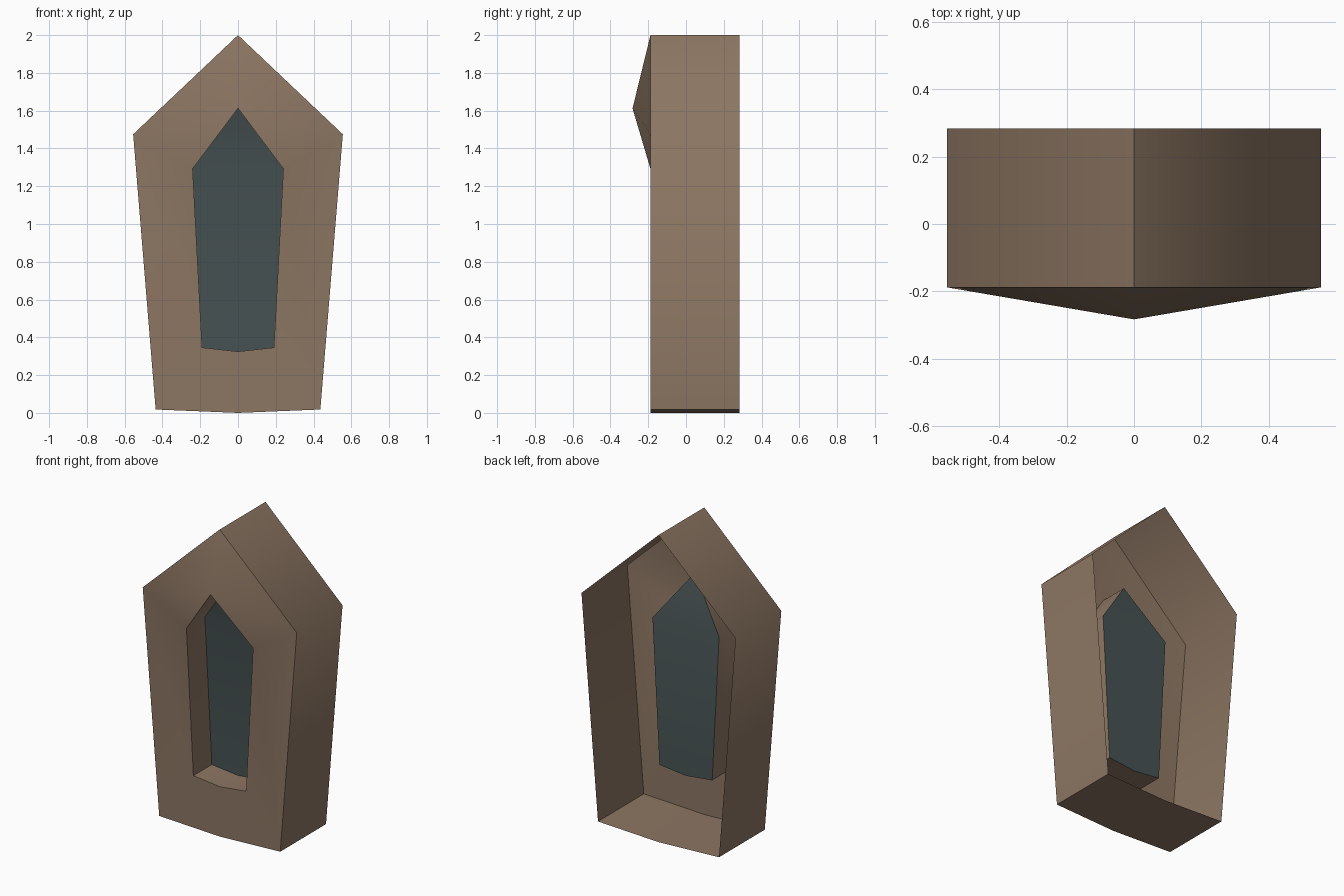
import bpy, bmesh, math

if "Cube" in bpy.data.objects:
    bpy.data.objects.remove(bpy.data.objects["Cube"])


def material(name, rgb):
    m = bpy.data.materials.new(name)
    m.diffuse_color = (*rgb, 1)
    m.use_nodes = True
    m.node_tree.nodes["Principled BSDF"].inputs["Base Color"].default_value = m.diffuse_color
    return m


def mirrored(half):
    """Closed loop (counter-clockwise from the front) from a half profile, top to bottom."""
    return [half[0]] + [(-x, y, z) for x, y, z in half[1:-1]] + [half[-1]] + half[-2:0:-1]


def shifted(ring, dy):
    return [(x, y + dy, z) for x, y, z in ring]


def make_object(name, rings, faces, mat):
    bm = bmesh.new()
    loops = [[bm.verts.new(p) for p in ring] for ring in rings]
    for f in faces(loops):
        bm.faces.new(f)
    bm.normal_update()
    me = bpy.data.meshes.new(name)
    bm.to_mesh(me)
    bm.free()
    me.materials.append(mat)
    ob = bpy.data.objects.new(name, me)
    bpy.context.collection.objects.link(ob)
    bpy.ops.object.select_all(action='DESELECT')
    ob.select_set(True)
    bpy.context.view_layer.objects.active = ob
    bpy.ops.object.shade_smooth_by_angle(angle=math.radians(60))
    return ob


stone = material("brown_stone", (0.265, 0.182, 0.124))
glass = material("dark_slate_glass", (0.064, 0.086, 0.088))

FRONT, BACK = -0.188, 0.283
outer = mirrored([(0, FRONT, 2.0), (0.555, FRONT, 1.475),
                  (0.436, FRONT, 0.018), (0, FRONT, 0.0)])
# opening: its top point is pulled forward like a small hood
inner = mirrored([(0, -0.283, 1.612), (0.24, FRONT, 1.292),
                  (0.19, FRONT, 0.346), (0, FRONT, 0.325)])
outer_back = [(x, BACK, z) for x, y, z in outer]
pane = shifted(inner, 0.19)


# frame: open-backed shell with outer wall, front face and window reveal
def frame_faces(loops):
    back, front, hole, deep = loops
    n = len(back)
    for a, b in ((back, front), (hole, deep)):
        for i in range(n):
            j = (i + 1) % n
            yield (a[i], a[j], b[j], b[i])
    for i in range(n):
        j = (i + 1) % n
        if i == 0:            # hood folds run from the hood tip to the shoulders
            yield (front[i], front[j], hole[i])
            yield (front[j], hole[j], hole[i])
        elif j == 0:
            yield (front[i], front[j], hole[j])
            yield (front[i], hole[j], hole[i])
        else:
            yield (front[i], front[j], hole[j], hole[i])


# pane: set back inside the opening
def pane_faces(loops):
    v = loops[0]
    yield (v[0], v[1], v[5])
    yield (v[1], v[2], v[3], v[4], v[5])


make_object("window_frame", [outer_back, outer, inner, pane], frame_faces, stone)
make_object("window_pane", [pane], pane_faces, glass)
